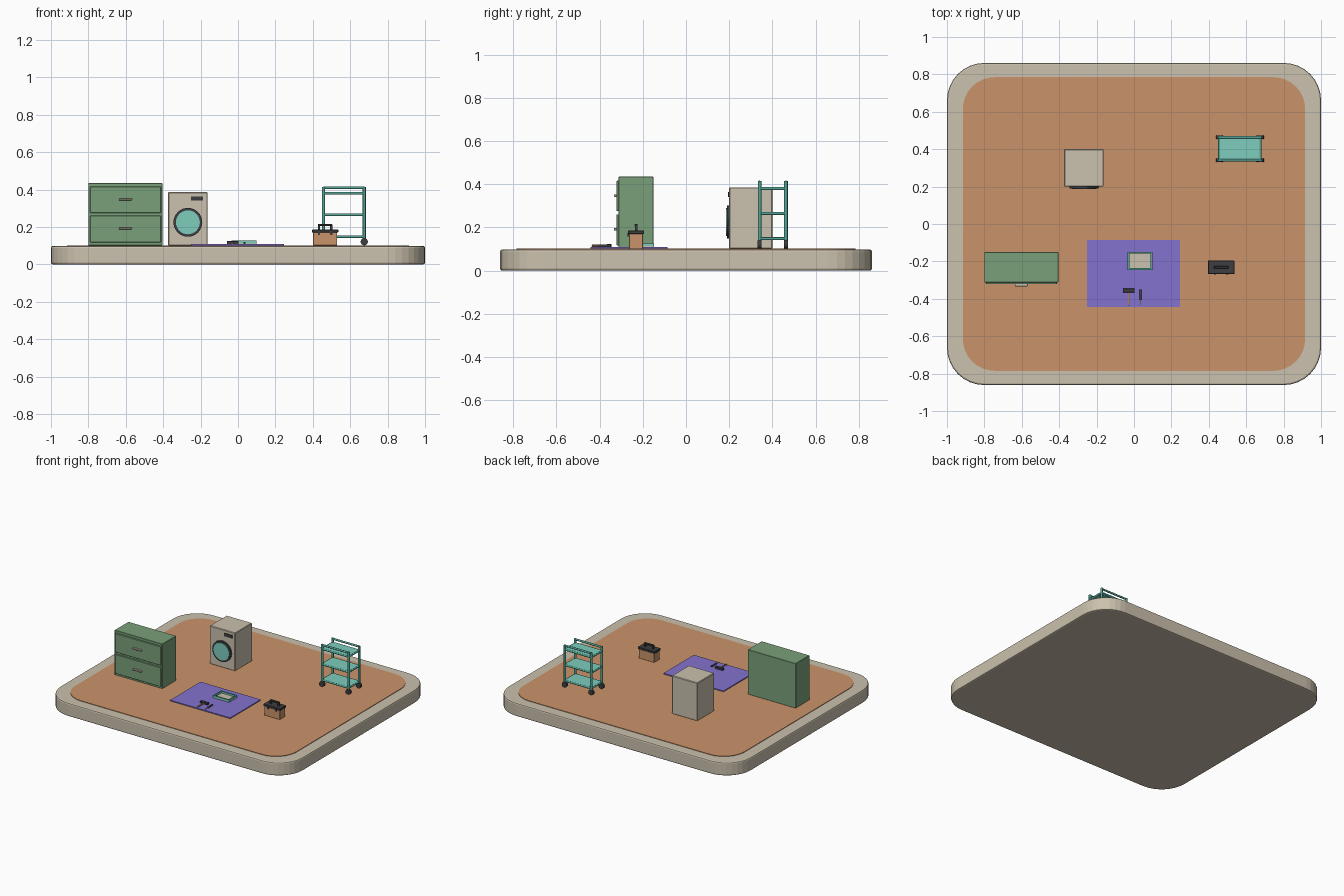
import bpy, bmesh, math
from mathutils import Vector

if "Cube" in bpy.data.objects:
    bpy.data.objects.remove(bpy.data.objects["Cube"])


def mat(name, r, g, b):
    lin = lambda c: ((c / 255 + 0.055) / 1.055) ** 2.4
    m = bpy.data.materials.new(name)
    m.diffuse_color = (lin(r), lin(g), lin(b), 1)
    m.use_nodes = True
    m.node_tree.nodes["Principled BSDF"].inputs["Base Color"].default_value = m.diffuse_color
    return m


CREAM = mat("cream", 203, 193, 173)
CLAY = mat("clay orange", 202, 148, 106)
GREEN = mat("sage green", 122, 160, 122)
DARK = mat("charcoal", 62, 62, 65)
AQUA = mat("light aqua", 126, 205, 190)
TEAL = mat("teal", 84, 165, 150)
PURPLE = mat("violet", 131, 114, 205)
WOOD = mat("wood", 176, 130, 84)


def finish(bm, name, m, smooth=False):
    me = bpy.data.meshes.new(name)
    bmesh.ops.recalc_face_normals(bm, faces=bm.faces)
    bm.to_mesh(me)
    bm.free()
    ob = bpy.data.objects.new(name, me)
    bpy.context.collection.objects.link(ob)
    me.materials.append(m)
    if smooth:
        bpy.ops.object.select_all(action='DESELECT')
        ob.select_set(True)
        bpy.context.view_layer.objects.active = ob
        bpy.ops.object.shade_smooth_by_angle(angle=math.radians(40))
    return ob


def box(name, m, x, y, z, bevel=0):
    """Box from (min, max) ranges."""
    bm = bmesh.new()
    bmesh.ops.create_cube(bm, size=1)
    for v in bm.verts:
        v.co = [r[0] + (c + 0.5) * (r[1] - r[0]) for r, c in zip((x, y, z), v.co)]
    if bevel:
        bmesh.ops.bevel(bm, geom=bm.edges[:], offset=bevel, segments=1, affect='EDGES')
    return finish(bm, name, m)


def tube(name, m, a, b, r, sides=12):
    """Cylinder between two points."""
    a, b = Vector(a), Vector(b)
    bm = bmesh.new()
    bmesh.ops.create_cone(bm, cap_ends=True, segments=sides, radius1=r, radius2=r,
                          depth=(b - a).length)
    rot = (b - a).to_track_quat('Z', 'Y')
    for v in bm.verts:
        v.co = rot @ v.co + (a + b) / 2
    return finish(bm, name, m, True)


def slab(name, m, hx, hy, rad, z0, z1, bevel=0, seg=8):
    """Plate with rounded corners."""
    bm = bmesh.new()
    vs = []
    for q, (sx, sy) in enumerate(((1, 1), (-1, 1), (-1, -1), (1, -1))):
        for i in range(seg + 1):
            t = (q + i / seg) * math.pi / 2
            vs.append(bm.verts.new((sx * (hx - rad) + rad * math.cos(t),
                                    sy * (hy - rad) + rad * math.sin(t), z0)))
    f = bm.faces.new(vs)
    top = bmesh.ops.extrude_face_region(bm, geom=[f])['geom']
    bmesh.ops.translate(bm, vec=(0, 0, z1 - z0),
                        verts=[g for g in top if isinstance(g, bmesh.types.BMVert)])
    if bevel:
        rims = [e for e in bm.edges if abs(e.verts[0].co.z - e.verts[1].co.z) < 1e-5]
        bmesh.ops.bevel(bm, geom=rims, offset=bevel, segments=2, profile=0.5, affect='EDGES')
    return finish(bm, name, m)


# Platform and floor
slab("platform", CREAM, 1.0, 0.861, 0.2, 0, 0.098, 0.009)
slab("floor", CLAY, 0.915, 0.785, 0.17, 0.09, 0.102)
F = 0.101

# Drawer cabinet
box("cabinet_body", GREEN, (-0.80, -0.405), (-0.313, -0.15), (F, 0.435), 0.002)
for n, z0, z1, hz in (("upper", 0.276, 0.417, 0.347), ("lower", 0.117, 0.261, 0.191)):
    box(n + "_drawer", GREEN, (-0.79, -0.413), (-0.322, -0.31), (z0, z1), 0.002)
    box(n + "_drawer_handle", CREAM, (-0.637, -0.568), (-0.334, -0.32),
        (hz - 0.005, hz + 0.006), 0.002)

# Washing machine
wx, wz = -0.268, 0.225
box("washer_body", CREAM, (-0.374, -0.163), (0.2, 0.4), (F, 0.386), 0.004)
tube("washer_door_ring", DARK, (wx, 0.201, wz), (wx, 0.189, wz), 0.077, 32)
tube("washer_door_glass", AQUA, (wx, 0.195, wz), (wx, 0.186, wz), 0.064, 32)
box("washer_display", DARK, (-0.252, -0.186), (0.195, 0.201), (0.341, 0.364))

# Rolling cart
X, Y = (0.457, 0.675), (0.341, 0.463)
for x in X:
    for y in Y:
        tube("cart_post", TEAL, (x, y, 0.125), (x, y, 0.415), 0.0085)
        tube("cart_wheel", DARK, (x, y - 0.009, 0.121), (x, y + 0.009, 0.121), 0.0195, 16)
for z in (0.148, 0.265, 0.38):
    box("cart_shelf", AQUA, (X[0] - 0.004, X[1] + 0.004), Y, (z - 0.004, z + 0.006))
    for y in Y:
        tube("cart_long_rail", TEAL, (X[0], y, z), (X[1], y, z), 0.007)
    for x in X:
        tube("cart_short_rail", TEAL, (x, Y[0], z), (x, Y[1], z), 0.007)
for y in Y:
    tube("cart_top_bar", TEAL, (X[0], y, 0.41), (X[1], y, 0.41), 0.007)

# Toolbox
box("toolbox_body", CLAY, (0.402, 0.53), (-0.264, -0.2), (F, 0.172), 0.002)
box("toolbox_lid", DARK, (0.395, 0.537), (-0.268, -0.195), (0.17, 0.186), 0.003)
for x in (0.433, 0.499):
    box("toolbox_handle_post", DARK, (x - 0.006, x + 0.006), (-0.237, -0.225), (0.184, 0.212))
    box("toolbox_latch", DARK, (x - 0.006, x + 0.006), (-0.27, -0.262), (0.158, 0.174))
box("toolbox_handle", DARK, (0.427, 0.505), (-0.238, -0.224), (0.204, 0.216), 0.003)

# Work mat
box("work_mat", PURPLE, (-0.25, 0.246), (-0.443, -0.085), (F, 0.109))

# Parts tray with raised rim
tx, ty = (-0.035, 0.098), (-0.246, -0.149)
box("tray_base", CREAM, tx, ty, (0.108, 0.113))
w = 0.01
for y0 in (ty[0], ty[1] - w):
    box("tray_long_wall", AQUA, tx, (y0, y0 + w), (0.108, 0.125))
    box("tray_long_rim", TEAL, tx, (y0, y0 + w), (0.125, 0.1265))
for x0 in (tx[0], tx[1] - w):
    box("tray_short_wall", AQUA, (x0, x0 + w), (ty[0] + w, ty[1] - w), (0.108, 0.125))
    box("tray_short_rim", TEAL, (x0, x0 + w), (ty[0] + w, ty[1] - w), (0.125, 0.1265))

# Hammer and screwdriver
box("hammer_head", DARK, (-0.06, 0.004), (-0.366, -0.346), (0.108, 0.124), 0.002)
tube("hammer_handle", WOOD, (-0.028, -0.35, 0.115), (-0.028, -0.435, 0.115), 0.005)
tube("screwdriver_handle", DARK, (0.035, -0.35, 0.115), (0.035, -0.405, 0.115), 0.006)
tube("screwdriver_shaft", CREAM, (0.035, -0.40, 0.114), (0.035, -0.437, 0.114), 0.003)
